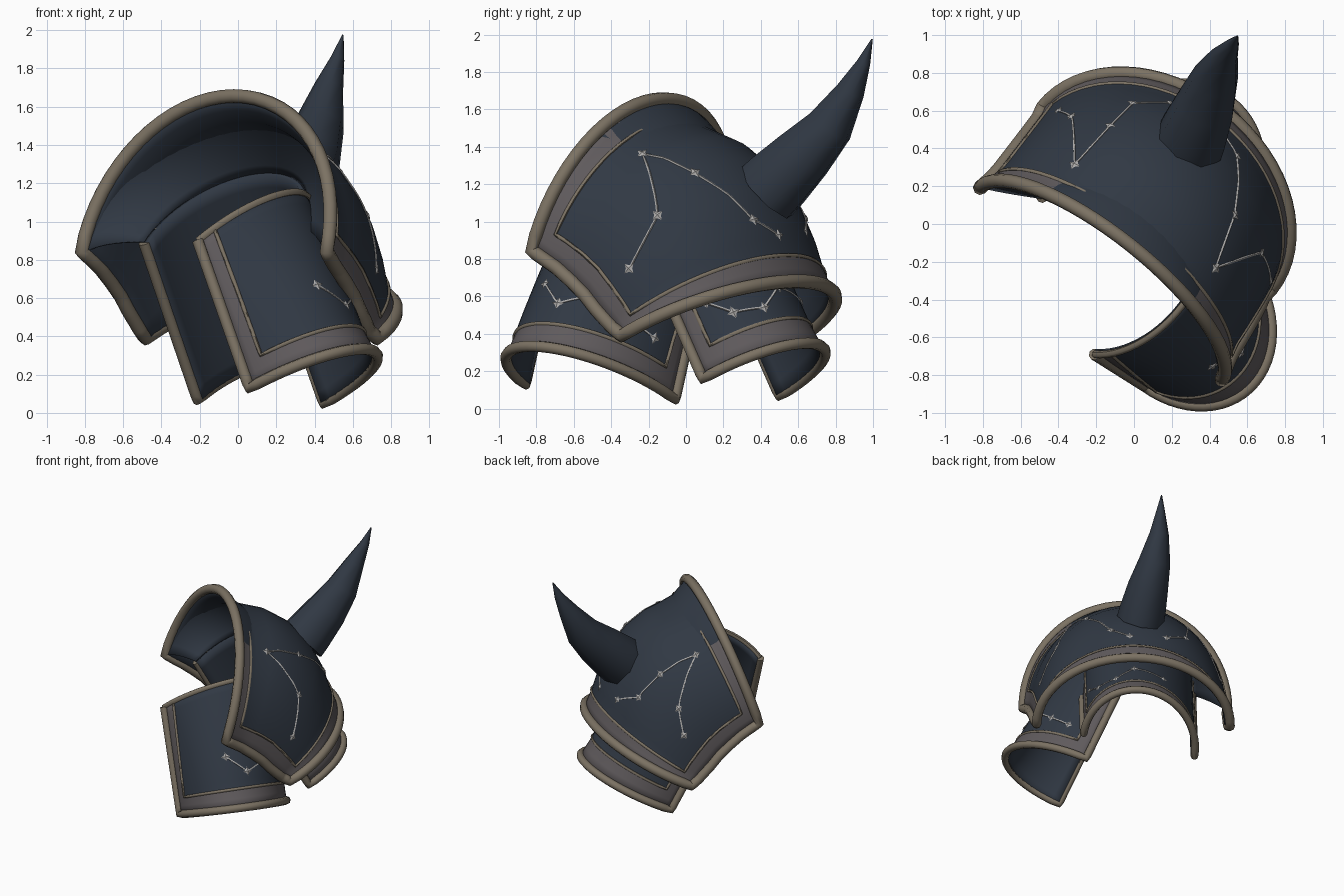
import bpy, bmesh, math
from mathutils import Vector as V

if "Cube" in bpy.data.objects:
    bpy.data.objects.remove(bpy.data.objects["Cube"])


def material(name, rgb):
    m = bpy.data.materials.new(name)
    m.diffuse_color = (*rgb, 1)
    m.use_nodes = True
    m.node_tree.nodes["Principled BSDF"].inputs["Base Color"].default_value = m.diffuse_color
    return m


DARK = material("dark blue steel", (0.030, 0.040, 0.057))
BAND = material("grey trim", (0.115, 0.103, 0.108))
TAN = material("tan edging", (0.20, 0.168, 0.125))
SILVER = material("silver inlay", (0.42, 0.41, 0.40))

U, N, Z = V((0.78, -0.62, 0)), V((0.62, 0.78, 0)), V((0, 0, 1))


def finish(ob, angle=35):
    bpy.ops.object.select_all(action='DESELECT')
    ob.select_set(True)
    bpy.context.view_layer.objects.active = ob
    if ob.type == 'CURVE':
        bpy.ops.object.convert(target='MESH')
    bpy.ops.object.shade_smooth_by_angle(angle=math.radians(angle))


def mesh_object(name, bm, mats):
    me = bpy.data.meshes.new(name)
    bm.to_mesh(me)
    bm.free()
    for m in mats:
        me.materials.append(m)
    ob = bpy.data.objects.new(name, me)
    bpy.context.collection.objects.link(ob)
    return ob


def tube(name, paths, radius, mat, closed=False, res=2):
    cu = bpy.data.curves.new(name, 'CURVE')
    cu.dimensions = '3D'
    cu.bevel_depth, cu.bevel_resolution, cu.use_fill_caps = radius, res, True
    for pts in paths:
        sp = cu.splines.new('POLY')
        sp.points.add(len(pts) - 1)
        for p, q in zip(sp.points, pts):
            p.co = (*q, 1)
        sp.use_cyclic_u = closed
    cu.materials.append(mat)
    ob = bpy.data.objects.new(name, cu)
    bpy.context.collection.objects.link(ob)
    finish(ob, 60)


def steps(a, b, n):
    return [a + (b - a) * i / n for i in range(n + 1)]


def shell(name, surf, sb, t0, t1, centre, thick):
    """Curved plate with grey bands: sb at both ends, t < t0 and t > t1."""
    S = ([0, sb / 2] if sb else []) + steps(sb, 1 - sb, 28) + ([1 - sb / 2, 1] if sb else [])
    T = ([0, t0 / 2] if t0 > 0 else []) + steps(t0, t1, 12)
    T += [(1 + t1) / 2, 1] if t1 < 1 else []
    bm = bmesh.new()
    g = [[bm.verts.new(surf(s, t)) for t in T] for s in S]
    for i in range(len(S) - 1):
        for j in range(len(T) - 1):
            f = bm.faces.new((g[i][j], g[i + 1][j], g[i + 1][j + 1], g[i][j + 1]))
            s, t = (S[i] + S[i + 1]) / 2, (T[j] + T[j + 1]) / 2
            f.material_index = int(s < sb or s > 1 - sb or t < t0 or t > t1)
    bm.normal_update()
    bm.faces.ensure_lookup_table()
    f = bm.faces[len(bm.faces) // 2]
    if f.normal.dot(f.calc_center_median() - centre) < 0:
        bmesh.ops.reverse_faces(bm, faces=bm.faces[:])
    ob = mesh_object(name, bm, [DARK, BAND])
    so = ob.modifiers.new("thickness", 'SOLIDIFY')
    so.thickness, so.offset = thick, -1
    so.material_offset = so.material_offset_rim = -2
    finish(ob)


def on_surface(surf, pts):
    return [surf(s, t) for s, t in pts]


def stars(name, surf, chain, centre):
    """Thin inlaid lines joining small four-pointed stars."""
    path = []
    for (a, b), (c, d) in zip(chain, chain[1:]):
        path += [(a + (c - a) * k / 8, b + (d - b) * k / 8) for k in range(8)]
    pts = on_surface(surf, path + [chain[-1]])
    tube(name + "_lines", [pts], 0.007, SILVER, res=0)
    bm = bmesh.new()
    for s, t in chain:
        p = surf(s, t)
        a = (surf(s + .01, t) - p).normalized()
        b = surf(s, t + .01) - p
        n = a.cross(b).normalized()
        if n.dot(p - centre) < 0:
            n = -n
        b = n.cross(a)
        ring = [bm.verts.new(p + n * .005 + (a * math.cos(k * math.pi / 4) + b * math.sin(k * math.pi / 4))
                             * (.036 if k % 2 == 0 else .018)) for k in range(8)]
        top = bm.verts.new(p + n * .014)
        for k in range(8):
            bm.faces.new((ring[k], ring[(k + 1) % 8], top))
    mesh_object(name + "_stars", bm, [SILVER])


# Dome: rows of (half width, side n, side z, crown n, crown z)
ROWS = [(.82, -.36, .845, -.10, 1.655), (.80, -.28, .79, 0, 1.545), (.79, -.22, .75, .10, 1.505),
        (.785, -.13, .68, .26, 1.45), (.78, -.05, .61, .42, 1.34), (.775, .02, .53, .56, 1.18),
        (.77, .08, .47, .65, 1.00), (.765, .12, .43, .71, .82), (.775, .185, .39, .765, .68)]


def dome(s, t):
    x = min(max(t, 0), 1) * (len(ROWS) - 1)
    i = min(int(x), len(ROWS) - 2)
    w, n0, z0, n1, z1 = [a + (b - a) * (x - i) for a, b in zip(ROWS[i], ROWS[i + 1])]
    c, k = math.cos(math.pi * s), math.sin(math.pi * s)
    return U * (.06 - .05 * t - w * c) + N * (n0 + (n1 - n0) * k) + Z * (z0 + (z1 - z0) * k)


DC = V((0.1, 0.1, 0.6))
shell("shoulder_dome", dome, .06, .125, .875, DC, .03)
F = steps(0, 1, 32)
edge = [(s, 0) for s in F] + [(1, t) for t in F[1:]] + [(s, 1) for s in F[-2::-1]] + [(0, t) for t in F[-2:0:-1]]
tube("dome_rim", [on_surface(dome, edge)], .038, TAN, True)
inner = [(.06 + .88 * s, .125 + .75 * t) for s, t in edge]
tube("dome_inner_edging", [on_surface(dome, inner)], .011, TAN, True, 1)


def nearest(p):
    return min(((i / 80, j / 60) for i in range(81) for j in range(61)),
               key=lambda q: (dome(*q) - p).length)


# Star chains on both halves of the dome, as (u, n, z)
CHAINS = {"right": ((.75, .2, .75), (.63, .30, 1.04), (.50, .08, 1.37), (.41, .39, 1.28), (.19, .63, 1.0), (.04, .68, .93)),
          "left": ((-.66, .2, .78), (-.63, .26, 1.0), (-.47, .06, 1.36), (-.43, .35, 1.22), (-.41, .52, 1.02),
                   (-.26, .65, .96))}
for side, pts in CHAINS.items():
    stars("dome_constellation_" + side, dome, [nearest(U * u + N * n + Z * z) for u, n, z in pts], DC)


# Lower plates: half tubes swept upwards and inwards from a bottom arch
def lame(name, p0, p1, bulge, bulge_top, rise, lift, sweep, top, chain):
    p0, p1, bulge, bulge_top, sweep = V(p0), V(p1), V(bulge), V(bulge_top), V(sweep)
    mid, half = (p0 + p1) / 2, (p1 - p0) / 2

    def surf(s, t):
        c, k = math.cos(math.pi * s), math.sin(math.pi * s)
        b = bulge.lerp(bulge_top, max(t, 0) ** 1.4) * (1 + .05 * max(0, 1 - t / .15))
        return mid - half * c + b * k + Z * (rise + lift * t) * k + sweep * t

    centre = mid + sweep * .5
    shell(name, surf, .075, .15, 1, centre, .03)
    rim = [(0, 1 - t) for t in F] + [(s, 0) for s in F[1:]] + [(1, t) for t in F[1:]]
    tube(name + "_rim", [on_surface(surf, rim)], .031, TAN)
    line = [(.075 + .85 * s, .15 + .85 * t) for s, t in rim]
    tube(name + "_inner_edging", [on_surface(surf, line)], .011, TAN, res=1)
    if top:
        tube(name + "_top_edge", [on_surface(surf, [(s, 1) for s in F])], top, TAN, res=1)
    stars(name + "_constellation", surf, chain, centre)
    return surf


lame("front_lame", (.06, -.86, .13), (.45, -.06, .05), (.41, -.29, 0), (.34, -.03, 0), .24, .05, (-.27, .17, .77), .02,
     [(.36, .42), (.48, .28), (.60, .36), (.74, .30), (.85, .27)])
back = lame("back_lame", (-.21, .50, .07), (.60, .09, .16), (.23, .38, 0), (.195, .32, 0), .23, .09, (-.28, -.36, .82), 0,
            [(.88, .38), (.80, .26), (.68, .23), (.57, .33), (.40, .28)])


# Inner collar joining the front arch of the dome to the back plate
def collar(s, t):
    p = dome(s, .02).lerp(back(s, 1), t)
    return p + (p - DC).normalized() * .04 * math.sin(math.pi * t)


shell("inner_collar", collar, 0, 0, 1, DC, .01)

# Horn: faceted rings along a curved path
PATH = [((.295, .43, 1.16), .20), ((.32, .49, 1.22), .195), ((.38, .63, 1.36), .17), ((.43, .77, 1.51), .133),
        ((.475, .88, 1.70), .080), ((.52, .95, 1.85), .038), ((.548, .995, 1.975), .004)]
bm = bmesh.new()
rings = []
for i, (p, r) in enumerate(PATH):
    d = (V(PATH[min(i + 1, 6)][0]) - V(PATH[max(i - 1, 0)][0])).normalized()
    a = U - d * U.dot(d)
    a.normalize()
    b = d.cross(a)
    rings.append([bm.verts.new(V(p) + (a * math.cos(k * math.tau / 8) * .95 + b * math.sin(k * math.tau / 8)) * r)
                  for k in range(8)])
for lo, hi in zip(rings, rings[1:]):
    for k in range(8):
        bm.faces.new((lo[k], lo[(k + 1) % 8], hi[(k + 1) % 8], hi[k]))
bm.faces.new(rings[0][::-1])
bm.faces.new(rings[-1])
finish(mesh_object("horn", bm, [DARK]), 50)
